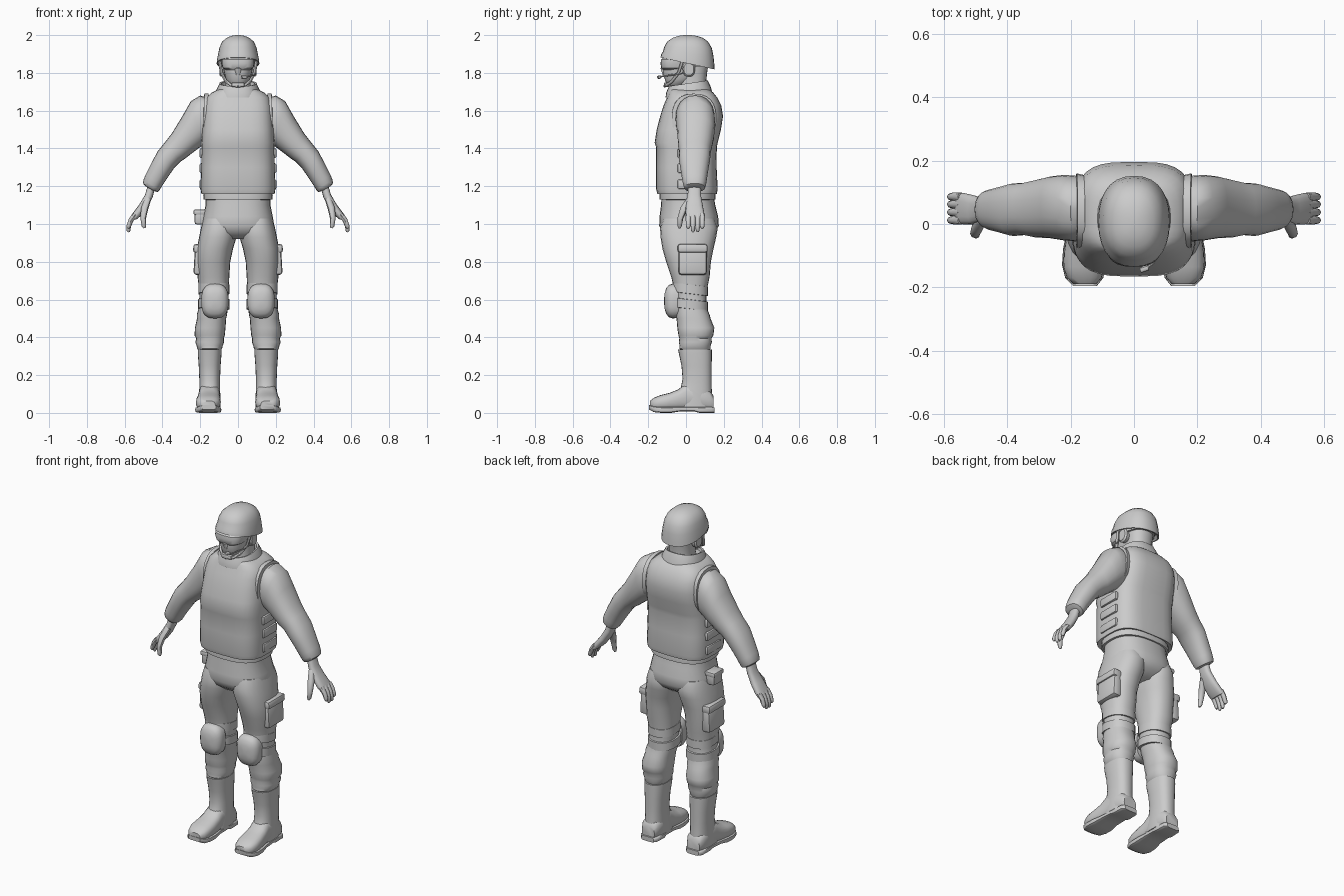
import bpy, bmesh, math
from mathutils import Vector, Matrix

grey = bpy.data.materials.new("plain grey")
grey.diffuse_color = (0.6, 0.6, 0.6, 1)


def finish(name, bm, mirror=False, angle=45):
    bmesh.ops.recalc_face_normals(bm, faces=bm.faces)
    me = bpy.data.meshes.new(name)
    bm.to_mesh(me)
    bm.free()
    me.materials.append(grey)
    ob = bpy.data.objects.new(name, me)
    bpy.context.collection.objects.link(ob)
    bpy.ops.object.select_all(action='DESELECT')
    ob.select_set(True)
    bpy.context.view_layer.objects.active = ob
    bpy.ops.object.shade_smooth_by_angle(angle=math.radians(angle))
    if mirror:
        ob.modifiers.new("mirror", 'MIRROR').use_bisect_axis[0] = False
    return ob


def loft(name, rings, mirror=False, n=24, e=2.3, angle=45):
    """Skin rings of (centre, u, v, tilt): superellipses spanned by half axes u, v."""
    bm = bmesh.new()
    loops = []
    for c, u, v, tilt in rings:
        loop = []
        for i in range(n):
            a = 2 * math.pi * i / n
            s, k = math.sin(a), math.cos(a)
            p = (c + u * math.copysign(abs(k) ** (2 / e), k)
                 + v * math.copysign(abs(s) ** (2 / e), s))
            p.z += tilt * (p.y - c.y)
            loop.append(bm.verts.new(p))
        loops.append(loop)
    for a, b in zip(loops, loops[1:]):
        for i in range(n):
            j = (i + 1) % n
            bm.faces.new((a[i], a[j], b[j], b[i]))
    bm.faces.new(loops[0])
    bm.faces.new(loops[-1])
    return finish(name, bm, mirror, angle)


def level(z, rx, front, back, cx=0, tilt=0):
    """Horizontal ring at height z."""
    return (Vector((cx, (front + back) / 2, z)), Vector((rx, 0, 0)),
            Vector((0, (back - front) / 2, 0)), tilt)


def limb(outer, inner, front, back):
    """Ring between an outer and inner (x, z) outline point, with a depth range."""
    o, i = Vector((outer[0], 0, outer[1])), Vector((inner[0], 0, inner[1]))
    return ((o + i) / 2 + Vector((0, (front + back) / 2, 0)), (o - i) / 2,
            Vector((0, (back - front) / 2, 0)), 0)


def cross(x, y, low, high, rx):
    """Upright ring facing along y."""
    return (Vector((x, y, (low + high) / 2)), Vector((rx, 0, 0)),
            Vector((0, 0, (high - low) / 2)), 0)


def tube(name, points, radii, mirror=False, n=10):
    pts = [Vector(p) for p in points]
    rings = []
    for i, p in enumerate(pts):
        t = (pts[min(i + 1, len(pts) - 1)] - pts[max(i - 1, 0)]).normalized()
        u = t.cross(Vector((0, 1, 0.1))).normalized()
        rings.append((p, u * radii[i], t.cross(u) * radii[i], 0))
    return loft(name, rings, mirror, n, 2)


def box(name, centre, size, mirror=False, bevel=0.012, turn=0):
    bm = bmesh.new()
    bmesh.ops.create_cube(bm, size=1, matrix=Matrix.Translation(centre)
                          @ Matrix.Rotation(turn, 4, 'Y') @ Matrix.Diagonal((*size, 1)))
    bmesh.ops.bevel(bm, geom=bm.edges[:], offset=bevel, segments=2, affect='EDGES', profile=0.5)
    return finish(name, bm, mirror, 35)


# Vest with chest plate step and hem
loft("vest", [level(*r) for r in (
    (1.165, .18, -.14, .15), (1.16, .194, -.152, .163), (1.185, .198, -.158, .168),
    (1.30, .195, -.158, .162), (1.405, .193, -.158, .163), (1.43, .194, -.166, .168),
    (1.50, .19, -.155, .185), (1.57, .186, -.137, .196), (1.63, .18, -.118, .186),
    (1.67, .168, -.10, .165), (1.695, .14, -.092, .145), (1.715, .10, -.085, .12))], n=32, e=3.3)

# Raised collar, lower at the front
loft("collar", [level(z, rx, f, b, 0, t) for z, rx, f, b, t in (
    (1.68, .12, -.108, .14, .08), (1.71, .115, -.105, .132, .12), (1.745, .098, -.09, .115, .15),
    (1.743, .088, -.08, .105, .15), (1.70, .08, -.07, .095, .1))], n=28, e=2.4)

# Side fastening straps and armhole trims
for z in (1.21, 1.295, 1.375):
    box("vest_side_strap", (.192, .02, z), (.024, .13, .05), True, .008)
loft("armhole_trim", [limb(*r) for r in (
    ((.155, 1.69), (.165, 1.44), -.075, .155), ((.178, 1.69), (.185, 1.43), -.075, .16),
    ((.18, 1.675), (.185, 1.45), -.065, .15))], True, 24, 2.4)

# Sleeves with gathered cuffs
loft("sleeve", [limb(*r) for r in (
    ((.14, 1.66), (.14, 1.45), -.04, .14), ((.20, 1.68), (.165, 1.43), -.055, .152),
    ((.25, 1.65), (.19, 1.415), -.052, .155), ((.295, 1.57), (.23, 1.385), -.045, .15),
    ((.35, 1.48), (.275, 1.35), -.042, .138), ((.385, 1.435), (.305, 1.33), -.035, .13),
    ((.425, 1.385), (.335, 1.30), -.038, .128), ((.46, 1.32), (.37, 1.25), -.028, .118),
    ((.49, 1.26), (.40, 1.205), -.02, .11), ((.50, 1.235), (.415, 1.18), -.014, .106),
    ((.503, 1.215), (.425, 1.17), -.008, .10), ((.49, 1.20), (.44, 1.172), .004, .086))], True)

# Hands
loft("palm", [limb(*r) for r in (
    ((.475, 1.215), (.44, 1.19), .012, .078), ((.492, 1.155), (.452, 1.14), .008, .08),
    ((.525, 1.10), (.483, 1.085), -.002, .09), ((.555, 1.06), (.518, 1.04), -.002, .098),
    ((.566, 1.035), (.54, 1.022), .002, .098))], True, 16, 2.6)
for y, tip in ((.012, .975), (.037, .957), (.062, .958), (.086, .975)):
    tube("finger", [(.545, y, 1.05), (.567, y, 1.02), (.578, y, .99), (.58, y, tip + .008),
                    (.578, y, tip)], [.014, .0135, .012, .010, .005], True, 8)
tube("thumb", [(.478, .02, 1.13), (.495, -.012, 1.08), (.502, -.03, 1.03), (.498, -.034, .99),
               (.495, -.034, .978)], [.018, .019, .015, .012, .006], True, 8)

# Head, neck and face covering
loft("neck", [level(*r) for r in (
    (1.66, .075, -.05, .11), (1.74, .066, -.04, .105), (1.80, .07, -.04, .112),
    (1.86, .075, -.04, .12))])
loft("head", [level(*r) for r in (
    (1.725, .03, -.088, -.03), (1.738, .048, -.102, 0), (1.765, .064, -.112, .05),
    (1.795, .072, -.122, .09), (1.825, .078, -.122, .11), (1.86, .084, -.112, .12),
    (1.90, .086, -.11, .12), (1.93, .07, -.08, .10))])
tube("mask_nose", [(0, -.10, 1.85), (0, -.116, 1.82), (0, -.112, 1.79)], [.012, .02, .012])

# Goggles and their band
loft("goggles", [level(*r) for r in (
    (1.815, .062, -.122, 0), (1.825, .08, -.131, .01), (1.85, .087, -.135, .01),
    (1.87, .086, -.132, .01), (1.88, .078, -.122, 0))], e=2.7, angle=35)
loft("goggle_band", [level(*r) for r in (
    (1.835, .087, -.10, .122), (1.835, .09, -.105, .126),
    (1.862, .092, -.105, .127), (1.862, .087, -.10, .122))])

# Ear pads, chin strap and microphone
loft("ear_pad", [(Vector((x, .015, 1.82)), Vector((0, r, 0)), Vector((0, 0, r * 1.25)), 0)
                 for x, r in ((.07, .03), (.09, .033), (.099, .026))], True, 14, 2.4)
tube("chin_strap", [(.098, -.02, 1.86), (.088, -.04, 1.80), (.064, -.075, 1.755),
                    (.035, -.102, 1.735), (0, -.112, 1.73)], [.008] * 5, True, 8)
box("chin_cup", (0, -.10, 1.737), (.07, .035, .026), bevel=.01)
tube("microphone_arm", [(.095, 0, 1.80), (.088, -.07, 1.79), (.06, -.125, 1.782),
                        (.03, -.145, 1.778)], [.004, .004, .004, .004], n=6)
tube("microphone", [(.045, -.138, 1.778), (.02, -.146, 1.777)], [.009, .009], n=8)

# Helmet with sloping rim
loft("helmet", [level(z, rx, f, b, 0, t) for z, rx, f, b, t in (
    (1.87, .095, -.115, .135, -.22), (1.85, .107, -.127, .143, -.22), (1.85, .113, -.135, .152, -.22),
    (1.872, .111, -.131, .150, -.2), (1.90, .105, -.122, .146, -.1), (1.935, .098, -.115, .137, -.03),
    (1.965, .084, -.10, .117, 0), (1.985, .062, -.072, .09, 0), (1.996, .035, -.04, .056, 0),
    (2.0, .012, -.01, .025, 0))], n=28)

# Trousers: waist, hips and belt
loft("hips", [level(*r) for r in (
    (1.20, .172, -.125, .14), (1.14, .172, -.13, .148), (1.10, .172, -.132, .155),
    (1.04, .184, -.14, .17), (.99, .192, -.142, .174), (.955, .185, -.125, .15),
    (.92, .13, -.08, .10))], n=28, e=2.5)
loft("shirt_hem", [level(*r) for r in (
    (1.20, .18, -.135, .15), (1.15, .184, -.14, .157), (1.13, .183, -.14, .157),
    (1.128, .17, -.125, .145))], n=28, e=2.6)
box("belt_pouch", (-.20, .02, 1.035), (.06, .085, .075))
box("belt_pouch_flap", (-.202, .02, 1.062), (.068, .092, .028), bevel=.008)

# Trouser legs, bloused above the boots
loft("trouser_leg", [level(z, rx, f, b, cx) for z, cx, rx, f, b in (
    (1.03, .098, .085, -.12, .15), (.98, .10, .096, -.137, .168), (.93, .107, .099, -.135, .16),
    (.87, .122, .096, -.125, .146), (.80, .13, .089, -.105, .132), (.72, .13, .084, -.078, .125),
    (.64, .127, .077, -.06, .108), (.56, .13, .077, -.055, .108), (.52, .138, .08, -.055, .125),
    (.50, .14, .077, -.05, .13), (.45, .147, .081, -.046, .15), (.41, .15, .08, -.04, .145),
    (.395, .148, .073, -.035, .135), (.375, .15, .076, -.038, .137), (.355, .15, .069, -.034, .13),
    (.34, .15, .066, -.036, .13), (.325, .15, .052, -.02, .12))], True)
box("thigh_pocket", (.203, .035, .805), (.058, .15, .15), True, .016, -.06)
box("thigh_pocket_flap", (.207, .035, .87), (.06, .158, .045), True, .012, -.06)

# Knee pads with two straps
loft("knee_pad", [(Vector((.122, y, .592)), Vector((s * .072, 0, 0)), Vector((0, 0, s * .092)), 0)
                  for y, s in ((-.04, .96), (-.07, 1), (-.09, .93), (-.105, .74),
                               (-.113, .45), (-.116, .15))], True, 24, 2.7)
for z, g in ((.655, 0), (.575, .002)):
    loft("knee_strap", [level(z + h, .08 + g + o, -.068 - o, .114 + o, .128, -.12) for h, o in (
        (-.026, -.01), (-.024, .002), (.024, .002), (.026, -.01))], True)

# Boots: shaft, foot and sole
loft("boot_shaft", [level(z, rx, f, b, .15) for z, rx, f, b in (
    (.03, .056, -.06, .142), (.08, .057, -.05, .14), (.13, .055, -.028, .136),
    (.18, .055, -.018, .136), (.25, .058, -.024, .136), (.315, .063, -.038, .137),
    (.335, .063, -.042, .137), (.335, .054, -.03, .128))], True, e=2.4)
loft("boot_foot", [cross(*r) for r in (
    (.15, .146, .012, .09, .042), (.15, .125, .01, .12, .054), (.15, .06, .012, .15, .056),
    (.152, 0, .012, .158, .056), (.154, -.04, .012, .125, .06), (.156, -.09, .012, .105, .065),
    (.158, -.135, .012, .094, .065), (.157, -.17, .014, .08, .055), (.155, -.19, .02, .064, .035))],
    True, 20, 2.6)
loft("boot_sole", [cross(*r) for r in (
    (.15, .152, 0, .028, .04), (.15, .135, 0, .032, .056), (.15, .07, 0, .032, .058),
    (.152, .045, .008, .032, .056), (.154, -.03, .008, .032, .06), (.156, -.08, 0, .032, .068),
    (.158, -.13, 0, .032, .069), (.157, -.17, .004, .036, .06), (.155, -.195, .018, .042, .038))],
    True, 16, 5)
